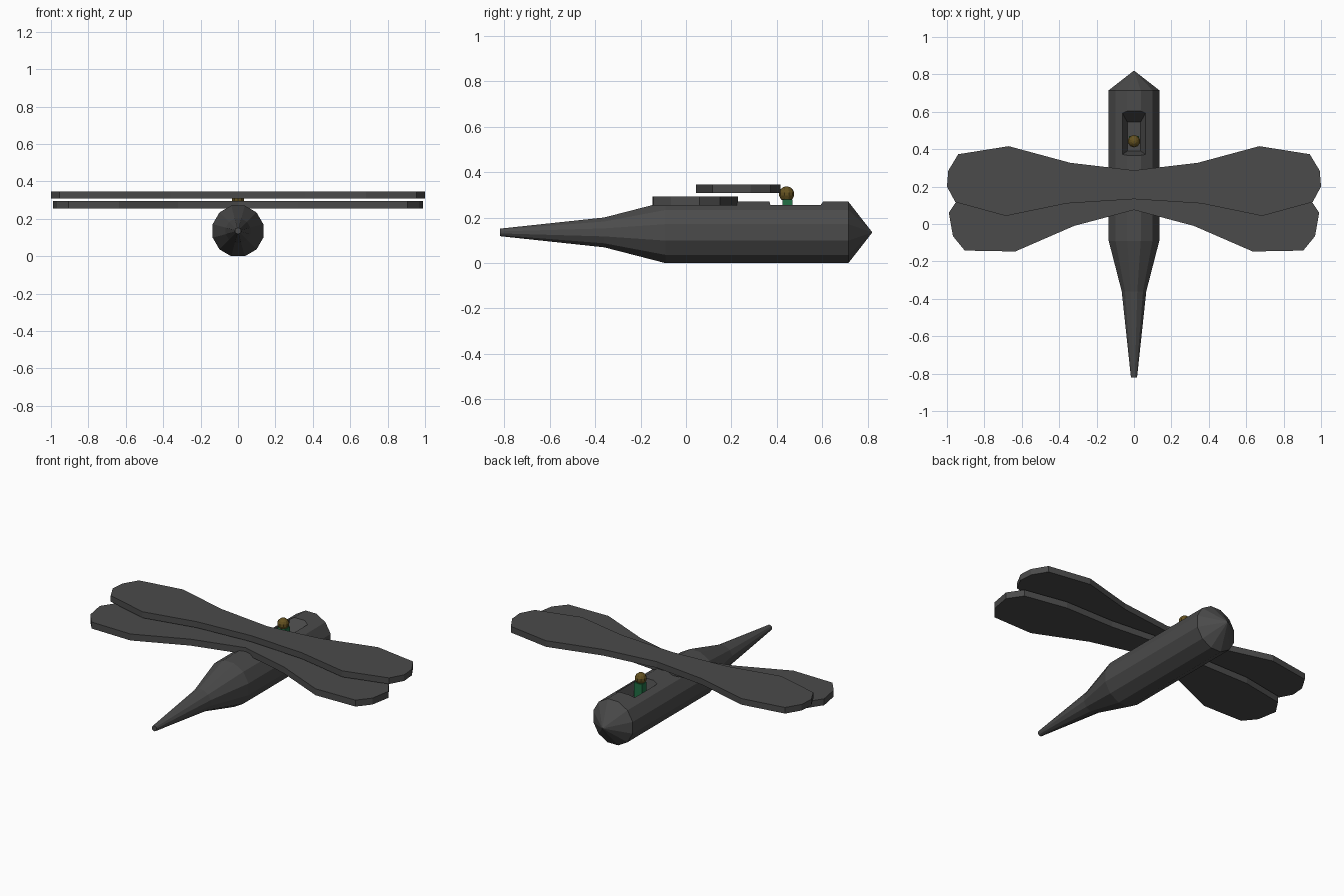
import bpy, bmesh, math

if "Cube" in bpy.data.objects:
    bpy.data.objects.remove(bpy.data.objects["Cube"])


def material(name, rgb):
    m = bpy.data.materials.new(name)
    m.diffuse_color = (*rgb, 1)
    m.use_nodes = True
    m.node_tree.nodes["Principled BSDF"].inputs["Base Color"].default_value = m.diffuse_color
    return m


GREY = material("dark grey", (0.07, 0.07, 0.07))
GOLD = material("golden brown", (0.13, 0.085, 0.015))
GREEN = material("green", (0.015, 0.16, 0.06))


def finish(name, bm, mat):
    bmesh.ops.recalc_face_normals(bm, faces=bm.faces)
    me = bpy.data.meshes.new(name)
    bm.to_mesh(me)
    bm.free()
    me.materials.append(mat)
    ob = bpy.data.objects.new(name, me)
    bpy.context.collection.objects.link(ob)
    return ob


def loft(name, rings, mat):
    """Skin a list of equal-length point rings and cap both ends."""
    bm = bmesh.new()
    vs = [[bm.verts.new(p) for p in r] for r in rings]
    n = len(vs[0])
    for a, b in zip(vs, vs[1:]):
        for i in range(n):
            j = (i + 1) % n
            bm.faces.new((a[i], a[j], b[j], b[i]))
    bm.faces.new(vs[0])
    bm.faces.new(vs[-1])
    bmesh.ops.remove_doubles(bm, verts=bm.verts, dist=1e-5)
    return finish(name, bm, mat)


def ring(y, r, zc=0.135, sides=12):
    angles = [math.radians(15) + math.tau * i / sides for i in range(sides)]
    return [(r * math.cos(a), y, zc + r * math.sin(a)) for a in angles]


# Twelve-sided body with pointed nose and long tail
fuselage = loft("fuselage", [ring(-0.82, 0.017), ring(-0.36, 0.068),
                             ring(-0.09, 0.14), ring(0.715, 0.14),
                             ring(0.82, 0.0005)], GREY)


# Cockpit opening with sloping walls
def rect(hx, y0, y1, z):
    return [(-hx, y0, z), (hx, y0, z), (hx, y1, z), (-hx, y1, z)]


cutter = loft("cockpit_cutter", [rect(0.036, 0.39, 0.545, 0.19),
                                 rect(0.068, 0.367, 0.605, 0.272)], GREY)
cutter.hide_render = True
cutter.hide_viewport = True
cut = fuselage.modifiers.new("cockpit", "BOOLEAN")
cut.operation = "DIFFERENCE"
cut.solver = "EXACT"
cut.object = cutter


# Paddle-shaped wings, each mirrored from a half outline
def wing(name, half, z0, z1):
    left = [(-x, y) for x, y in reversed(half) if x > 0]
    outline = half + left
    return loft(name, [[(x, y, z) for x, y in outline] for z in (z0, z1)], GREY)


wing("upper_wing", [(0, 0.287), (0.34, 0.327), (0.67, 0.416), (0.94, 0.373),
                    (0.993, 0.285), (1.0, 0.2), (0.955, 0.117),
                    (0.685, 0.043), (0.36, 0.11), (0, 0.133)], 0.308, 0.346)
wing("lower_wing", [(0, 0.23), (0.33, 0.2), (0.66, 0.2), (0.93, 0.15),
                    (0.99, 0.06), (0.968, -0.065), (0.905, -0.142),
                    (0.635, -0.147), (0.32, -0.01), (0, 0.075)], 0.254, 0.294)

# Seated pilot
loft("pilot_body", [[(x, y - 0.0, z) for x, y, z in rect(0.026, 0.425, 0.47, z)]
                    for z in (0.188, 0.28)], GREEN)
bm = bmesh.new()
bmesh.ops.create_uvsphere(bm, u_segments=10, v_segments=7, radius=0.034)
bmesh.ops.translate(bm, verts=bm.verts, vec=(0, 0.443, 0.304))
finish("pilot_head", bm, GOLD)
